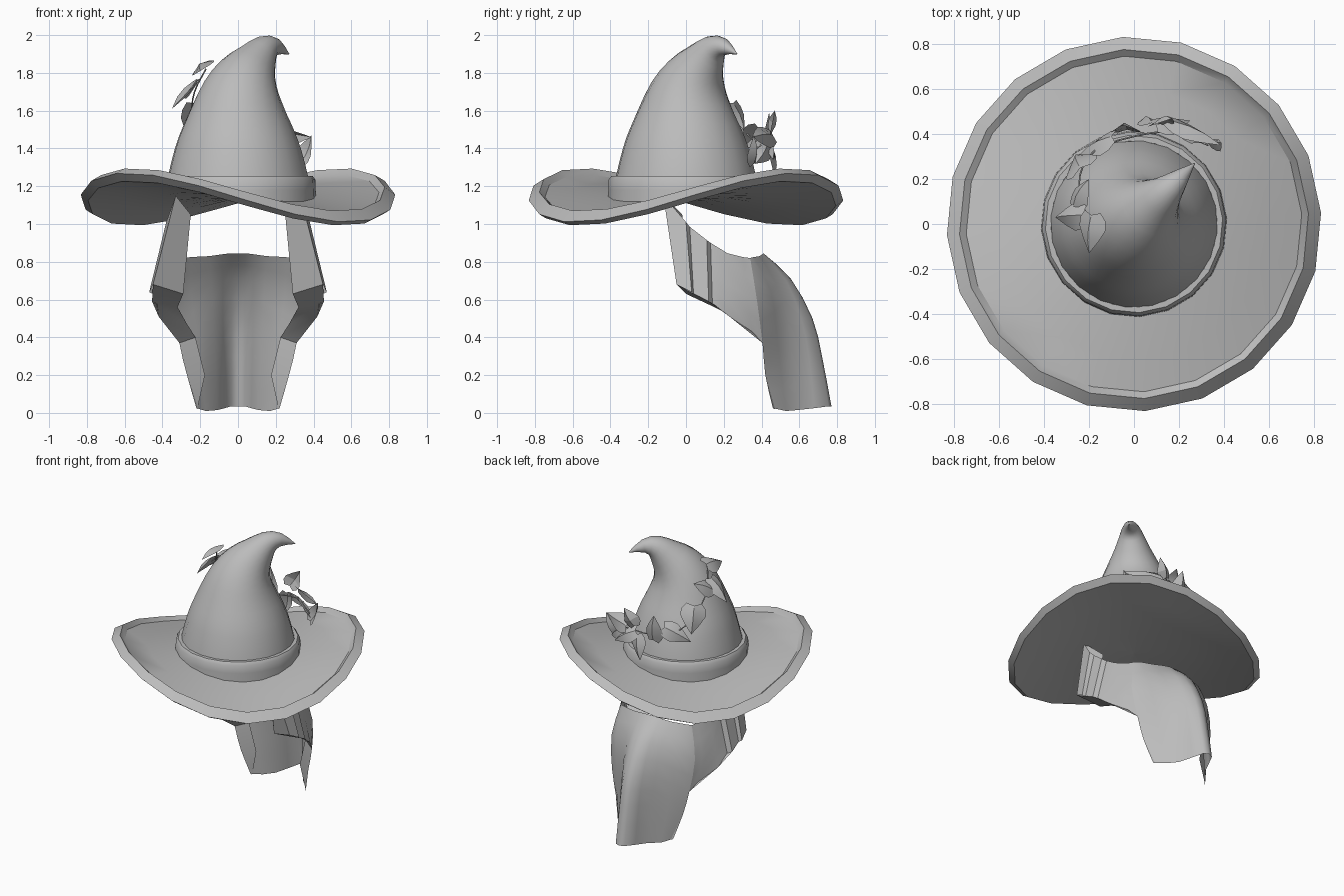
import bpy, bmesh, math
from mathutils import Vector

cube = bpy.data.objects.get("Cube")
if cube:
    bpy.data.objects.remove(cube, do_unlink=True)

SIDES = 20
TURN = math.radians(3.4)

grey = bpy.data.materials.new("soft grey")
grey.use_nodes = True
grey.diffuse_color = (0.5, 0.5, 0.5, 1)
grey.node_tree.nodes["Principled BSDF"].inputs["Base Color"].default_value = (0.5, 0.5, 0.5, 1)


def finish(name, verts, faces, angle):
    mesh = bpy.data.meshes.new(name)
    mesh.from_pydata([tuple(v) for v in verts], [], faces)
    bm = bmesh.new()
    bm.from_mesh(mesh)
    bmesh.ops.remove_doubles(bm, verts=bm.verts, dist=0.0005)
    bmesh.ops.recalc_face_normals(bm, faces=bm.faces)
    bm.to_mesh(mesh)
    bm.free()
    obj = bpy.data.objects.new(name, mesh)
    bpy.context.collection.objects.link(obj)
    mesh.materials.append(grey)
    bpy.ops.object.select_all(action="DESELECT")
    obj.select_set(True)
    bpy.context.view_layer.objects.active = obj
    bpy.ops.object.shade_smooth_by_angle(angle=math.radians(angle))


def bridge(name, rows, closed, angle):
    """Skin a list of equally long point rows with quads."""
    n = len(rows[0])
    faces = []
    for i in range(len(rows) - 1):
        for j in range(n if closed else n - 1):
            k = (j + 1) % n
            faces.append((i * n + j, i * n + k, (i + 1) * n + k, (i + 1) * n + j))
    finish(name, [p for row in rows for p in row], faces, angle)


def circle(radius):
    for i in range(SIDES):
        a = TURN + math.tau * i / SIDES
        yield radius * math.cos(a), radius * math.sin(a)


def saddle(x, y):
    return 1.14 + 0.375 * x * y


def spline(points, count):
    """Catmull-Rom samples through the points."""
    p = [Vector(q) for q in points]
    p = [2 * p[0] - p[1]] + p + [2 * p[-1] - p[-2]]
    out = []
    for i in range(count):
        s = i / (count - 1) * (len(p) - 3)
        k = min(int(s), len(p) - 4)
        t = s - k
        a, b, c, d = p[k:k + 4]
        out.append(0.5 * (2 * b + (c - a) * t + (2 * a - 5 * b + 4 * c - d) * t * t
                          + (3 * b - a - 3 * c + d) * t ** 3))
    return out


# Saddle-shaped brim with a raised rim
brim = [(0.001, 0), (0.2, 0), (0.4, -.005), (.6, -.01), (.795, -.03), (.834, 0),
        (.778, .042), (.748, .015), (.6, .01), (.4, .01), (.3, .01)]
bridge("hat_brim", [[(x, y, saddle(x, y) + h) for x, y in circle(r)]
                    for r, h in brim], True, 35)

# Hat band sitting on the brim
band = [(.412, 1.18), (.41, 1.235), (.395, 1.255), (.37, 1.255), (.36, 1.22)]
rows = [[(x, y, saddle(x, y) + .005) for x, y in circle(.414)]]
rows += [[(x, y, z) for x, y in circle(r)] for r, z in band]
bridge("hat_band", rows, True, 35)

# Crown that bends over towards one diagonal: (offset, height, radius)
spine = [(0, 1.2, .38), (0, 1.255, .372), (0, 1.4, .335), (.002, 1.5, .298), (.007, 1.6, .254),
         (.022, 1.7, .211), (.053, 1.79, .163), (.097, 1.865, .114), (.145, 1.925, .077),
         (.2, 1.937, .045), (.27, 1.9, .002)]
spine = spline(spine, 21)
side = Vector((1, -1, 0)).normalized()
rings = []
for i, (c, z, r) in enumerate(spine):
    a, b = spine[max(i - 1, 0)], spine[min(i + 1, len(spine) - 1)]
    axis = Vector((b.x - a.x, b.x - a.x, b.y - a.y)).normalized()
    other = axis.cross(side)
    rings.append([Vector((c, c, z)) + side * u + other * v for u, v in circle(r)])
bridge("hat_crown", rings, True, 60)

# Vine wound around the crown
vine = bpy.data.curves.new("vine_stem", "CURVE")
vine.dimensions = "3D"
vine.bevel_depth = 0.004
vine.bevel_resolution = 1
path = spline([(-.17, 0, 1.82), (-.23, .08, 1.7), (-.24, .22, 1.58), (-.17, .33, 1.47),
               (0, .39, 1.42), (.18, .41, 1.43), (.33, .35, 1.38)], 19)
line = vine.splines.new("POLY")
line.points.add(len(path) - 1)
for point, p in zip(line.points, path):
    point.co = (*p, 1)
vine.materials.append(grey)
bpy.context.collection.objects.link(bpy.data.objects.new("vine_stem", vine))

# Folded heart-shaped leaves: base, tip, width
leaves = [((-.19, .04, 1.85), (-.2, -.13, 1.81), .14), ((-.23, .04, 1.76), (-.35, .03, 1.61), .13),
          ((-.27, .08, 1.7), (-.2, .2, 1.77), .12), ((-.24, .25, 1.64), (-.26, .31, 1.46), .17),
          ((-.1, .39, 1.5), (-.25, .3, 1.4), .13), ((-.03, .42, 1.4), (-.05, .44, 1.59), .13),
          ((.08, .45, 1.42), (.04, .47, 1.25), .11), ((.1, .44, 1.44), (.25, .46, 1.34), .12),
          ((.16, .46, 1.47), (.39, .35, 1.46), .13), ((.2, .43, 1.42), (.34, .37, 1.32), .12),
          ((.1, .45, 1.48), (.17, .47, 1.6), .12), ((.33, .36, 1.32), (.39, .36, 1.47), .1)]
outline = [(0, 0), (-.08, .6), (.12, .95), (.35, 1), (.65, .6), (1, 0)]
for number, (base, tip, width) in enumerate(leaves, 1):
    base, tip = Vector(base), Vector(tip)
    along = tip - base
    mid = (base + tip) / 2
    out = Vector((mid.x, mid.y, .3)).normalized()
    across = along.cross(out).normalized()
    out = across.cross(along).normalized()
    rows = []
    for t, w in outline:
        rib = base + along * max(t, 0) + out * .02 * math.sin(math.pi * max(t, 0))
        edge = base + along * t - out * w * width * .12
        rows.append([edge - across * w * width / 2, rib, edge + across * w * width / 2])
    bridge(f"leaf_{number}", rows, False, 15)

# Draped cloth: columns from the front edge to the back middle, each top to bottom
front = [((.33, -.12, 1.15), (.45, -.05, .68)), ((.38, 0, 1.01), (.47, .03, .64)),
         ((.36, .02, .985), (.45, .04, .63)), ((.37, .11, .915), (.455, .12, .59)),
         ((.345, .13, .9), (.43, .14, .575)), ((.345, .22, .845), (.42, .23, .51)),
         ((.3, .3, .825), (.355, .325, .62), (.345, .35, .43))]
hem = [(.285, .34, .82), (.335, .375, .6), (.31, .405, .37), (.27, .42, .2), (.22, .46, .025)]
back = [[(.25, .36, .825), (.25, .45, .64), (.22, .48, .43), (.2, .5, .24), (.17, .53, .01)],
        [(.15, .39, .83), (.14, .48, .68), (.13, .54, .48), (.12, .56, .28), (.11, .59, .015)],
        [(.08, .405, .84), (.08, .53, .7), (.08, .61, .5), (.075, .65, .3), (.07, .68, .025)],
        [(.04, .41, .845), (.035, .55, .71), (.035, .66, .5), (.035, .71, .3), (.035, .755, .035)],
        [(0, .41, .845), (0, .555, .71), (0, .67, .5), (0, .72, .3), (0, .77, .035)]]


def mirrored(points):
    return [Vector((-p.x, p.y, p.z)) for p in points]


half = [spline(c, 9) for c in [hem, *back]]
bridge("back_cloth", half + [mirrored(c) for c in reversed(half[:-1])], False, 60)

# Side cloths and their turned-in borders along the front and lower edge
flank = [spline(c, 5) for c in front] + [half[0][:5]]
outer = [Vector(p) for p in (front[0][0], front[0][1], front[3][1], front[5][1], *hem[2:])]
inner = [Vector(p) for p in ((.25, -.02, 1.05), (.29, 0, .63), (.32, .15, .56), (.27, .33, .47),
                             (.225, .45, .4), (.175, .46, .2), (.215, .47, .02))]
for label, turn in (("left", list), ("right", mirrored)):
    bridge(f"{label}_side_cloth", [turn(c) for c in flank], False, 30)
    bridge(f"{label}_cloth_border", [turn(outer), turn(inner)], False, 30)
